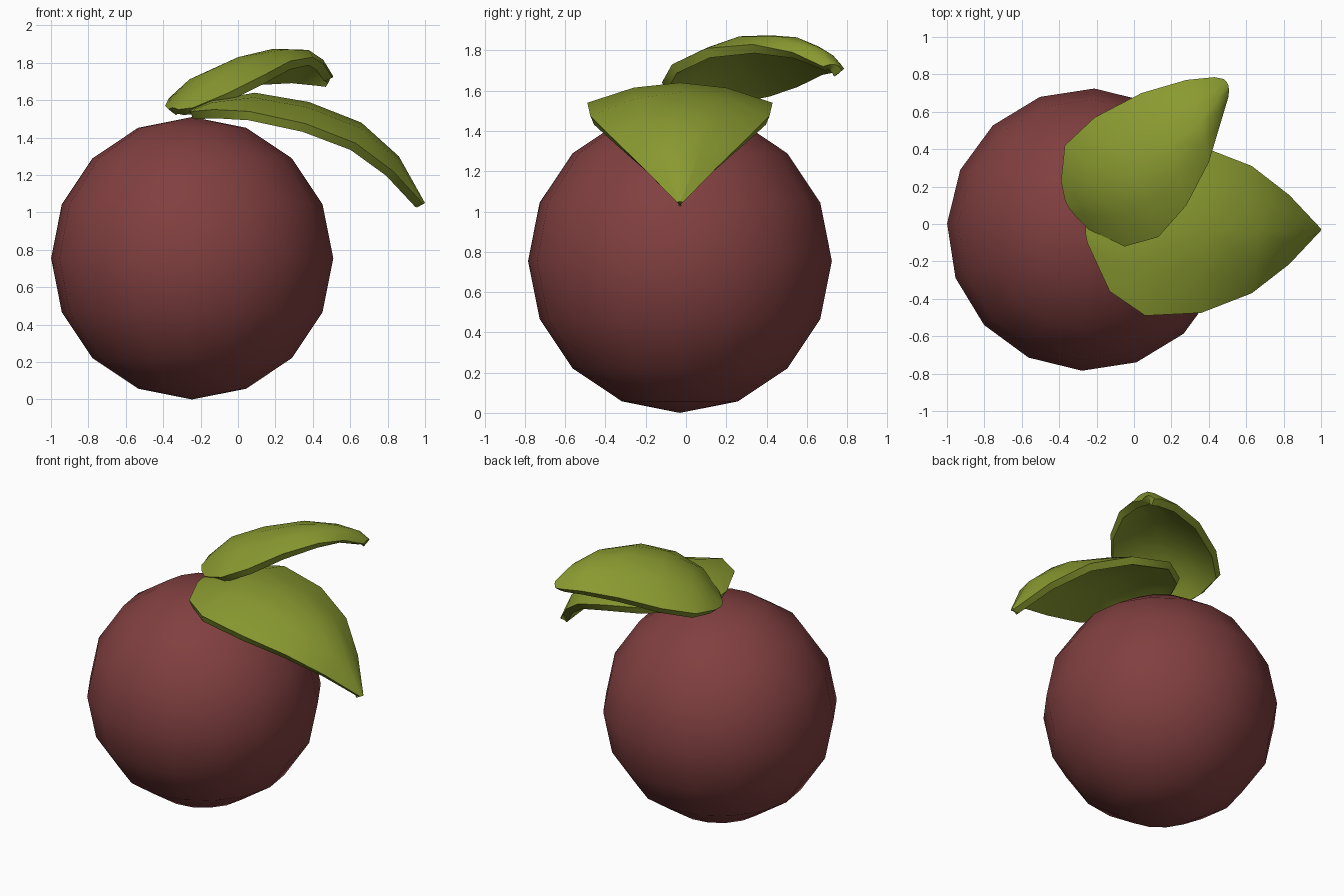
import bpy
import math
from mathutils import Vector

cube = bpy.data.objects.get("Cube")
if cube:
    bpy.data.objects.remove(cube, do_unlink=True)


def make_material(name, rgb):
    mat = bpy.data.materials.new(name)
    mat.use_nodes = True
    mat.diffuse_color = (*rgb, 1)
    mat.node_tree.nodes["Principled BSDF"].inputs["Base Color"].default_value = (*rgb, 1)
    return mat


def activate(obj):
    bpy.ops.object.select_all(action="DESELECT")
    obj.select_set(True)
    bpy.context.view_layer.objects.active = obj


def make_leaf(name, rows, mat, thickness=0.05):
    """Each row is (left edge, spine, right edge); sections arch between them."""
    steps = (-1, -0.5, 0, 0.5, 1)
    n = len(steps)
    verts = []
    for row in rows:
        left, spine, right = map(Vector, row)
        side, sag = (right - left) / 2, (left + right) / 2 - spine
        verts += [spine + side * t + sag * t * t for t in steps]
    faces = [(i * n + j, i * n + j + 1, (i + 1) * n + j + 1, (i + 1) * n + j)
             for i in range(len(rows) - 1) for j in range(n - 1)]
    mesh = bpy.data.meshes.new(name)
    mesh.from_pydata(verts, [], faces)
    # Top surface must face up so that the thickness grows underneath
    if sum(p.normal.z * p.area for p in mesh.polygons) < 0:
        mesh.flip_normals()
    mesh.materials.append(mat)
    obj = bpy.data.objects.new(name, mesh)
    bpy.context.collection.objects.link(obj)
    activate(obj)
    solid = obj.modifiers.new("thickness", "SOLIDIFY")
    solid.thickness = thickness
    solid.offset = -1
    bpy.ops.object.modifier_apply(modifier=solid.name)
    bpy.ops.object.shade_smooth_by_angle(angle=math.radians(40))
    return obj


berry_red = make_material("berry red", (0.22, 0.05, 0.051))
leaf_green = make_material("leaf green", (0.254, 0.323, 0.03))

# Round fruit
bpy.ops.mesh.primitive_uv_sphere_add(segments=16, ring_count=8, radius=0.755,
                                     location=(-0.245, -0.03, 0.755),
                                     rotation=(0, 0, math.radians(-2.5)))
fruit = bpy.context.object
fruit.name = "fruit"
fruit.data.materials.append(berry_red)
bpy.ops.object.shade_smooth()

# Lower leaf, symmetric: edge x, half width, edge z, spine x, spine z
profile = [
    (-0.25, 0.07, 1.54, -0.26, 1.545),
    (-0.13, 0.33, 1.55, -0.14, 1.6),
    (0.06, 0.46, 1.54, 0.09, 1.64),
    (0.36, 0.445, 1.475, 0.38, 1.59),
    (0.63, 0.34, 1.37, 0.66, 1.48),
    (0.83, 0.185, 1.22, 0.86, 1.3),
    (0.99, 0.015, 1.045, 1.0, 1.05),
]
mid = -0.03
make_leaf("lower_leaf",
          [((ex, mid + w, ez), (sx, mid, sz), (ex, mid - w, ez))
           for ex, w, ez, sx, sz in profile], leaf_green)

# Upper leaf, swung to the back and tilted
make_leaf("upper_leaf", [
    ((-0.37, 0.13, 1.55), (-0.35, 0.09, 1.56), (-0.32, 0.05, 1.55)),
    ((-0.39, 0.23, 1.57), (-0.30, 0.12, 1.62), (-0.24, -0.03, 1.56)),
    ((-0.37, 0.42, 1.61), (-0.17, 0.17, 1.75), (-0.05, -0.12, 1.64)),
    ((-0.21, 0.57, 1.66), (0.0, 0.27, 1.83), (0.13, -0.07, 1.73)),
    ((0.04, 0.70, 1.72), (0.19, 0.42, 1.875), (0.28, 0.10, 1.81)),
    ((0.28, 0.77, 1.73), (0.35, 0.55, 1.865), (0.40, 0.33, 1.83)),
    ((0.43, 0.785, 1.71), (0.45, 0.67, 1.81), (0.46, 0.53, 1.79)),
    ((0.48, 0.775, 1.70), (0.505, 0.74, 1.73), (0.505, 0.68, 1.72)),
], leaf_green)
